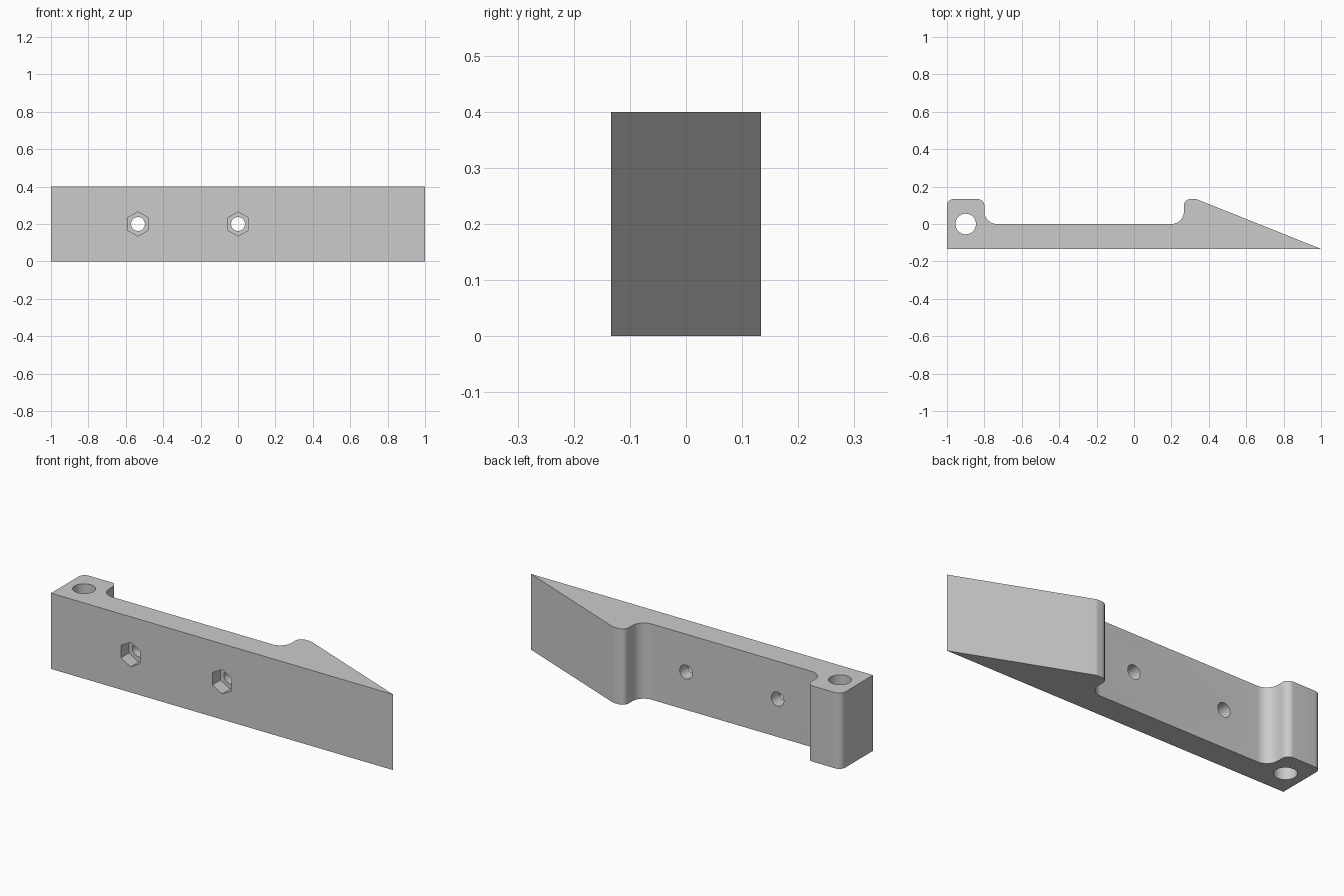
import bpy, bmesh, math
from mathutils import Vector

HEIGHT = 0.4
BACK = 0.1333

cube = bpy.data.objects.get("Cube")
if cube:
    bpy.data.objects.remove(cube, do_unlink=True)

grey = bpy.data.materials.new("plain grey")
grey.use_nodes = True
colour = (0.6, 0.6, 0.6, 1)
grey.diffuse_color = colour
grey.node_tree.nodes["Principled BSDF"].inputs["Base Color"].default_value = colour


def fillet(prev, corner, nxt, radius, steps=12):
    """Points of an arc rounding one corner of the outline."""
    c = Vector((*corner, 0))
    a = (Vector((*prev, 0)) - c).normalized()
    b = (Vector((*nxt, 0)) - c).normalized()
    half = a.angle(b) / 2
    centre = c + (a + b).normalized() * radius / math.sin(half)
    start = c + a * radius / math.tan(half) - centre
    end = c + b * radius / math.tan(half) - centre
    first = math.atan2(start.y, start.x)
    sweep = math.remainder(math.atan2(end.y, end.x) - first, math.tau)
    angles = [first + sweep * i / steps for i in range(steps + 1)]
    return [(centre.x + radius * math.cos(t), centre.y + radius * math.sin(t))
            for t in angles]


def prism(name, points, depth):
    """Raise a flat outline into a closed solid."""
    bm = bmesh.new()
    low = [bm.verts.new((x, y, 0)) for x, y in points]
    high = [bm.verts.new((x, y, depth)) for x, y in points]
    bm.faces.new(low[::-1])
    bm.faces.new(high)
    for i in range(len(points)):
        bm.faces.new((low[i - 1], low[i], high[i], high[i - 1]))
    mesh = bpy.data.meshes.new(name)
    bm.to_mesh(mesh)
    bm.free()
    mesh.materials.append(grey)
    obj = bpy.data.objects.new(name, mesh)
    bpy.context.collection.objects.link(obj)
    return obj


def cut(target, name, radius, sides, depth, location, sideways=False):
    """Subtract a round or hexagonal prism, upright or facing the back."""
    angles = [math.tau * i / sides + math.pi / 2 for i in range(sides)]
    ring = [(radius * math.cos(t), radius * math.sin(t)) for t in angles]
    cutter = prism(name, ring, depth)
    cutter.location = location
    if sideways:
        cutter.rotation_euler.x = -math.pi / 2
    cutter.hide_render = True
    mod = target.modifiers.new(name, 'BOOLEAN')
    mod.object = cutter
    mod.solver = 'EXACT'
    bpy.context.view_layer.objects.active = target
    bpy.ops.object.modifier_apply(modifier=name)
    bpy.data.objects.remove(cutter, do_unlink=True)


# Outline of the bar: corner x, y and rounding radius
corners = [(-1, -BACK, 0), (1, -BACK, 0), (0.333, BACK, 0.04),
           (0.267, BACK, 0.035), (0.267, 0, 0.067), (-0.8, 0, 0.067),
           (-0.8, BACK, 0.035), (-1, BACK, 0.035)]
outline = []
for i, (x, y, r) in enumerate(corners):
    before, after = corners[i - 1][:2], corners[(i + 1) % len(corners)][:2]
    outline += fillet(before, (x, y), after, r) if r else [(x, y)]

bar = prism("wedge_bar", outline, HEIGHT)

# Upright pivot hole in the end block
cut(bar, "pivot_hole", 0.055, 48, HEIGHT + 0.2, (-0.9, 0, -0.1))

# Bolt holes with hexagonal nut pockets in the front face
for x in (-0.535, 0):
    cut(bar, "bolt_hole", 0.037, 32, 0.5, (x, -0.3, HEIGHT / 2), True)
    cut(bar, "nut_pocket", 0.065, 6, 0.167, (x, -BACK - 0.1, HEIGHT / 2), True)

bpy.ops.object.select_all(action='DESELECT')
bar.select_set(True)
bpy.context.view_layer.objects.active = bar
bpy.ops.object.shade_smooth_by_angle(angle=math.radians(30))
